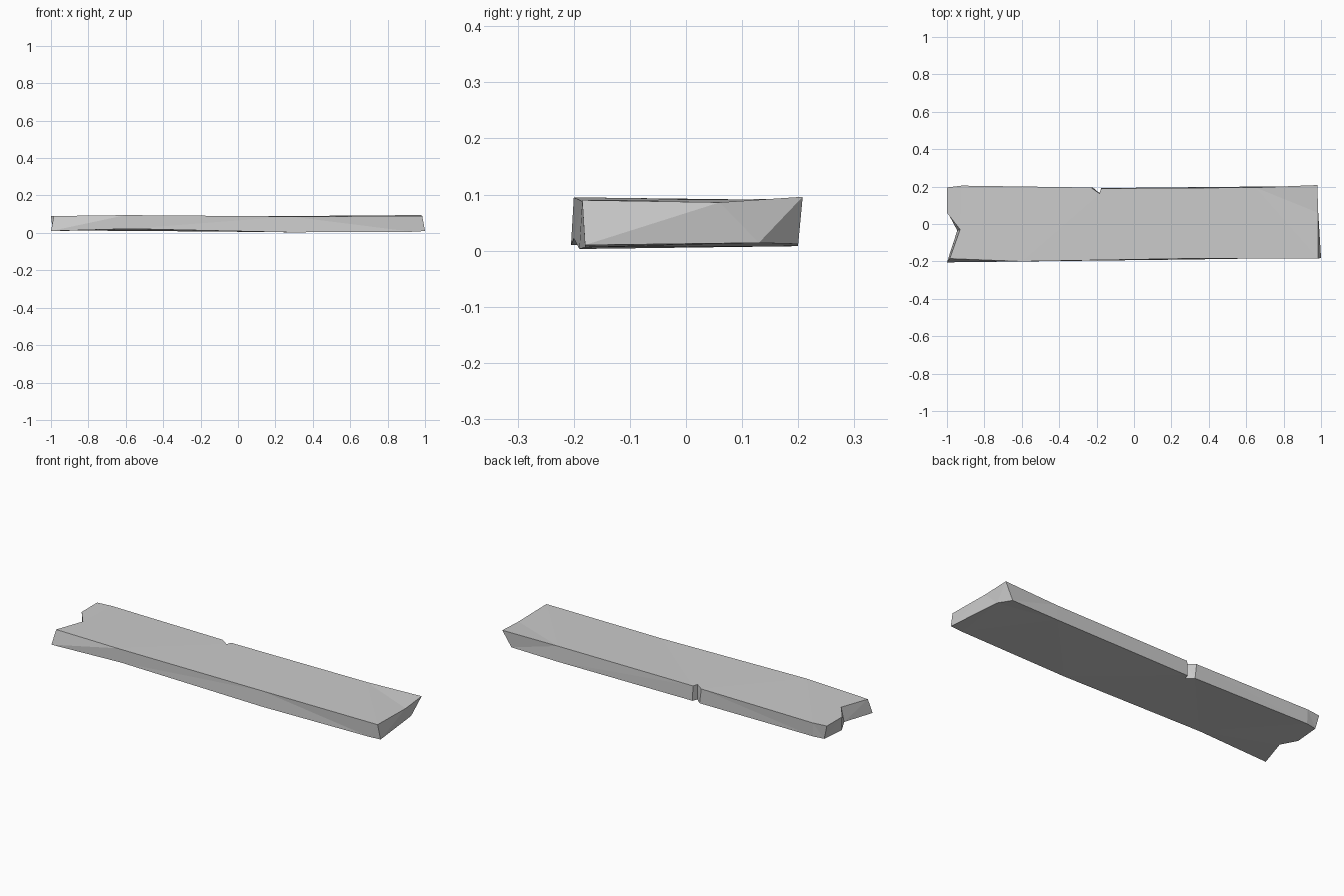
import bpy
import bmesh

cube = bpy.data.objects.get("Cube")
if cube:
    bpy.data.objects.remove(cube, do_unlink=True)

# Worn grey board material
grey = bpy.data.materials.new("weathered_grey")
grey.use_nodes = True
colour = (0.6, 0.6, 0.6, 1)
grey.diffuse_color = colour
grey.node_tree.nodes["Principled BSDF"].inputs["Base Color"].default_value = colour

# Paired top and bottom rim points, counter-clockwise from the left front corner
front = [
    ((-.985, -.185, .09), (-1, -.205, .01)),
    ((-.6, -.2, .095), (-.58, -.2, .022)),
    ((.28, -.185, .088), (.28, -.19, .003)),
    ((.985, -.185, .09), (.93, -.18, .006)),
]
right_end = [
    ((.985, -.184, .09), (1, -.18, .01)),
    ((.985, .06, .086), (.97, .13, .014)),
    ((.98, .208, .096), (.93, .2, .012)),
]
back = [
    ((.65, .195, .092), (.65, .2, .008)),
    ((-.175, .19, .09), (-.175, .192, .008)),
    ((-.185, .163, .09), (-.185, .165, .008)),
    ((-.23, .195, .09), (-.22, .195, .008)),
    ((-.92, .205, .09), (-.92, .2, .013)),
]
left_end = [
    ((-1, .195, .09), (-.98, .19, .012)),
    ((-1, .06, .09), (-.99, .05, .01)),
    ((-.93, -.03, .09), (-.945, -.035, .01)),
]
rim = front + right_end + back + left_end

bm = bmesh.new()
top = [bm.verts.new(a) for a, b in rim]
bottom = [bm.verts.new(b) for a, b in rim]
bm.faces.new(top)
bm.faces.new(bottom[::-1])

# Rough side walls
count = len(rim)
for i in range(count):
    j = (i + 1) % count
    bm.faces.new((bottom[i], bottom[j], top[j], top[i]))

bmesh.ops.remove_doubles(bm, verts=bm.verts, dist=.003)
bmesh.ops.triangulate(bm, faces=bm.faces)
bmesh.ops.recalc_face_normals(bm, faces=bm.faces)

mesh = bpy.data.meshes.new("plank")
bm.to_mesh(mesh)
bm.free()
mesh.materials.append(grey)
plank = bpy.data.objects.new("plank", mesh)
bpy.context.collection.objects.link(plank)
